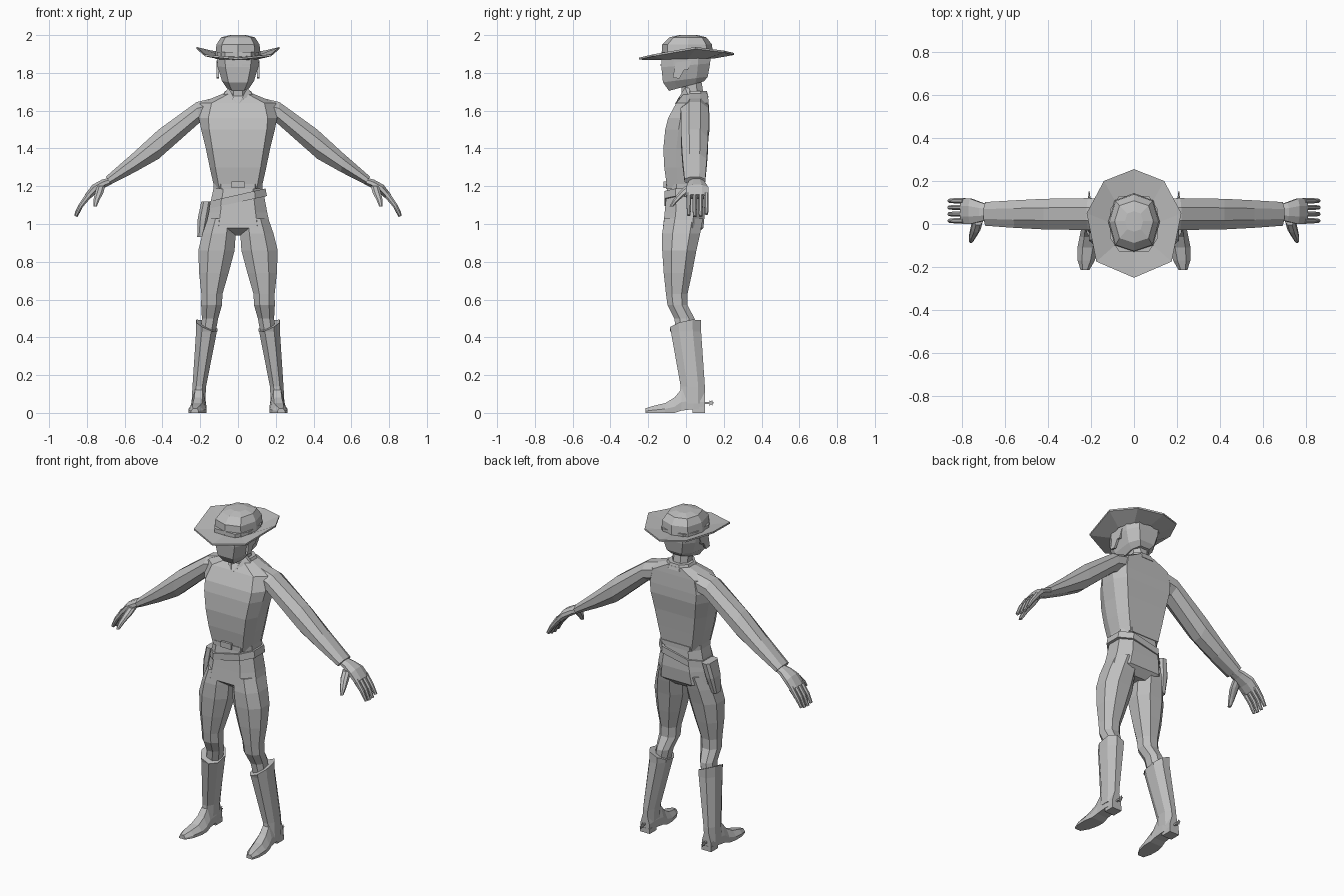
import bpy, bmesh, math
from mathutils import Vector as V

grey = bpy.data.materials.new("plain grey")
grey.diffuse_color = (0.52, 0.52, 0.52, 1)


def finish(name, bm, mirror=False):
    bmesh.ops.recalc_face_normals(bm, faces=bm.faces)
    me = bpy.data.meshes.new(name)
    bm.to_mesh(me)
    bm.free()
    me.materials.append(grey)
    ob = bpy.data.objects.new(name, me)
    bpy.context.collection.objects.link(ob)
    if mirror:
        ob.modifiers.new("mirror", 'MIRROR').use_mirror_merge = False
    return ob


def loft(name, rings, mirror=False, caps=True):
    """Skin a list of equal-length point rings."""
    bm = bmesh.new()
    rows = [[bm.verts.new(p) for p in r] for r in rings]
    n = len(rows[0])
    for a, b in zip(rows, rows[1:]):
        for i in range(n):
            j = (i + 1) % n
            bm.faces.new((a[i], a[j], b[j], b[i]))
    if caps:
        bm.faces.new(rows[0])
        bm.faces.new(rows[-1])
    return finish(name, bm, mirror)


def ring(c, u, v, fu=0.414, fv=0.414):
    """Octagon around c with half axes u and v; fu, fv set the flat widths."""
    c, u, v = V(c), V(u), V(v)
    pts = [(fu, -1), (1, -fv), (1, fv), (fu, 1), (-fu, 1), (-1, fv), (-1, -fv), (-fu, -1)]
    return [c + u * a + v * b for a, b in pts]


def level(z, cx, rx, y0, y1, fu=0.45, fv=0.45, dz=0, dx=0):
    """Horizontal octagon; dz tilts it front to back, dx side to side."""
    return ring((cx, (y0 + y1) / 2, z), (rx, 0, dx), (0, (y1 - y0) / 2, dz), fu, fv)


def limb(top, bot, y0, y1, f=0.414):
    """Octagon section between a top and a bottom point in x, z."""
    t, b = V((top[0], 0, top[1])), V((bot[0], 0, bot[1]))
    return ring((t + b) / 2 + V((0, (y0 + y1) / 2, 0)), (t - b) / 2, (0, (y1 - y0) / 2, 0), f, f)


def box(name, c, s, mirror=False):
    x, y, z = (k / 2 for k in s)
    quad = [(-x, -y), (x, -y), (x, y), (-x, y)]
    return loft(name, [[(c[0] + a, c[1] + b, c[2] + h) for a, b in quad] for h in (-z, z)], mirror)


def plate(name, yz, x0, x1, mirror=False):
    """Outline in y, z extruded along x."""
    return loft(name, [[(x, y, z) for y, z in yz] for x in (x0, x1)], mirror)


# torso
loft("shirt", [level(z, 0, rx, y0, y1, f, 0.4) for z, rx, y0, y1, f in (
    (1.19, .125, -.10, .09, .8), (1.30, .15, -.115, .10, .8), (1.40, .17, -.12, .11, .8),
    (1.50, .195, -.11, .125, .78), (1.56, .207, -.095, .125, .76),
    (1.64, .20, -.052, .12, .7), (1.69, .08, -.012, .115, .6))])
loft("collar_band", [level(1.67, 0, .085, -.02, .12), level(1.705, 0, .068, -.01, .11)])
wing = [(.05, -.005, 1.722), (.078, .01, 1.685), (.035, -.042, 1.665), (.004, -.058, 1.635)]
loft("collar_wing", [wing, [(x, y + .02, z) for x, y, z in wing]], True)
loft("neck", [level(1.64, 0, .052, -.02, .10), level(1.80, 0, .05, -.03, .075)])

# trousers
loft("trouser_seat", [level(z, 0, rx, y0, y1, .6) for z, rx, y0, y1 in (
    (1.21, .125, -.098, .09), (1.14, .14, -.105, .095), (1.06, .155, -.113, .10),
    (.98, .172, -.122, .092), (.94, .075, -.07, .05))])
loft("trouser_leg", [level(*r) for r in (
    (1.03, .085, .075, -.115, .09), (.95, .10, .088, -.126, .075), (.86, .114, .096, -.126, .055),
    (.74, .128, .078, -.118, .032), (.63, .138, .056, -.106, .008),
    (.57, .14, .055, -.098, .008), (.50, .148, .043, -.062, .045), (.42, .16, .04, -.05, .05))], True)

# belts, buckle and holster
loft("waist_belt", [level(z, 0, .13, -.106, .096, .7) for z in (1.185, 1.212)])
loft("gun_belt", [level(z, 0, rx, -.115, .105, .6, dx=.033) for z, rx in ((1.115, .153), (1.155, .146))])
box("belt_buckle", (0, -.108, 1.207), (.07, .02, .035))
loft("holster", [level(z, cx, rx, y0, y1, .5, .7) for z, cx, rx, y0, y1 in (
    (1.12, -.168, .026, -.045, .065), (1.03, -.185, .028, -.045, .05), (.93, -.198, .018, -.04, .02))])

# boots
loft("boot_shaft", [level(.462, .165, .056, -.085, .08, dz=.018, dx=.024),
                    level(.43, .167, .055, -.08, .08),
                    level(.14, .205, .036, -.028, .10), level(.05, .21, .036, -.03, .10)], True)
foot = []
for y, cx, w, z0, z1 in ((.10, .208, .03, .02, .11), (.04, .208, .036, .02, .13), (-.025, .208, .038, .012, .125),
                         (-.06, .21, .043, 0, .082), (-.11, .215, .048, 0, .052), (-.17, .222, .04, 0, .038),
                         (-.215, .228, .02, 0, .024)):
    zm = z0 + (z1 - z0) * .4
    foot.append([(cx - w, y, z0), (cx + w, y, z0), (cx + w, y, zm),
                 (cx + w * .5, y, z1), (cx - w * .5, y, z1), (cx - w, y, zm)])
loft("boot_foot", foot, True)
box("boot_heel", (.208, .068, .015), (.066, .066, .03), True)
# spurs
box("spur_arm", (.208, .112, .053), (.01, .035, .01), True)
plate("spur_wheel", [(.132 + r * math.cos(a), .053 + r * math.sin(a)) for k in range(12)
      for a, r in ((k * math.pi / 6, .018 if k % 2 == 0 else .008),)], .205, .211, True)

# sleeves
loft("sleeve", [limb((.11, 1.672), (.16, 1.545), -.015, .118), limb((.22, 1.645), (.205, 1.535), -.028, .12),
                limb((.42, 1.50), (.42, 1.345), -.025, .117), limb((.56, 1.372), (.545, 1.275), -.018, .11),
                limb((.70, 1.25), (.672, 1.21), -.008, .102)], True)
# hands
loft("palm", [limb((.68, 1.245), (.67, 1.21), .02, .09), limb((.72, 1.235), (.70, 1.195), .012, .10),
              limb((.77, 1.208), (.748, 1.165), 0, .118), limb((.81, 1.157), (.785, 1.132), 0, .12)], True)
for i in range(4):
    y = .003 + .031 * i
    t = (0, .006, .004, -.006)[i]
    loft("finger_%d" % (i + 1), [limb((.80, 1.168), (.778, 1.14), y, y + .024),
         limb((.842, 1.105), (.822, 1.09), y, y + .024),
         limb((.866, 1.05 - t), (.85, 1.042 - t), y + .003, y + .021)], True)
loft("thumb", [level(z, cx, rx, y0, y1) for z, cx, rx, y0, y1 in (
    (1.20, .725, .022, -.005, .05), (1.165, .735, .022, -.04, .01),
    (1.125, .75, .016, -.07, -.038), (1.092, .757, .009, -.088, -.068))], True)

# head
loft("head", [level(1.73, 0, .058, -.09, .095, .55, .5, .025), level(1.765, 0, .085, -.122, .115, .6, .5, .015),
              level(1.84, 0, .108, -.13, .128, .62, .5, .01), level(1.91, 0, .112, -.128, .13, .62, .5)])
box("eye", (.043, -.13, 1.842), (.045, .008, .012), True)
plate("sideburn", [(-.07, 1.775), (-.055, 1.855), (.03, 1.865), (.01, 1.815), (-.01, 1.815), (-.035, 1.77)],
      .1, .1125, True)


# hat, described by its right half from front to back
def whole(half):
    return half + [(-x, y, z) for x, y, z in half[-2:0:-1]]


base = [(0, -.13, 1.885), (.09, -.1, 1.888), (.12, .01, 1.893), (.09, .11, 1.893), (0, .142, 1.893)]
band = [(x * .95, y * .97, 1.95) for x, y, z in base]
upper = [(x * .75, y * .72 + .006, 1.988) for x, y, z in base]
peak = [(x * .35, y * .35 + .01, 2.0) for x, y, z in base]
loft("hat_crown", [whole(r) for r in (base, band, upper, peak)])
edge = [(0, -.25, 1.88), (.175, -.175, 1.898), (.22, .05, 1.937), (.14, .20, 1.918), (0, .255, 1.905)]
rim = [(x, y, z - .01) for x, y, z in edge]
under = [(x, y, z - .018) for x, y, z in base]
loft("hat_brim", [whole(r) for r in (base, edge, rim, under)], caps=False)
